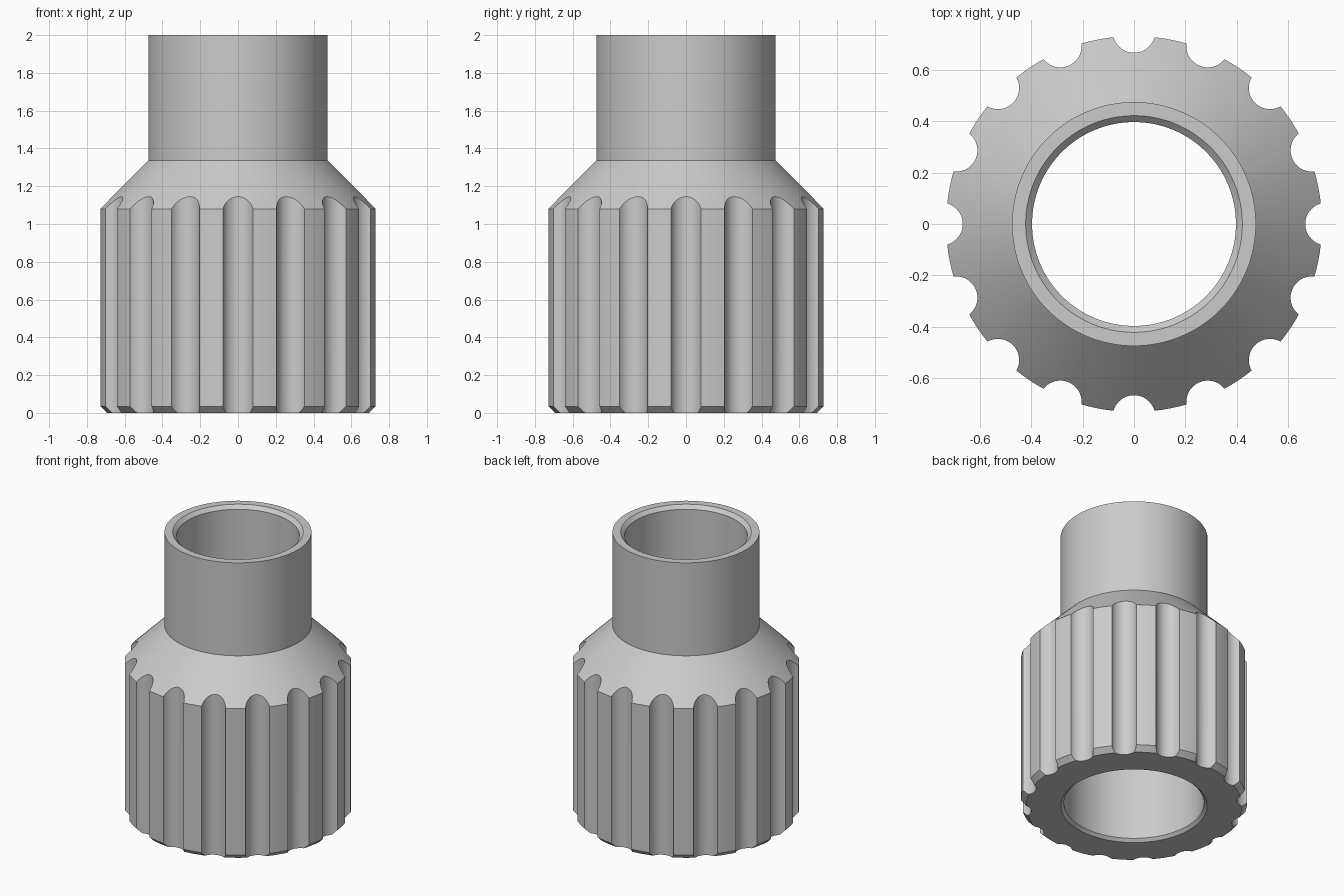
import bpy, bmesh, math
from mathutils import Matrix, Vector

if "Cube" in bpy.data.objects:
    bpy.data.objects.remove(bpy.data.objects["Cube"], do_unlink=True)

GROOVES = 16
SEGMENTS = 128


def make_object(name, bm):
    bmesh.ops.recalc_face_normals(bm, faces=bm.faces[:])
    mesh = bpy.data.meshes.new(name)
    bm.to_mesh(mesh)
    bm.free()
    obj = bpy.data.objects.new(name, mesh)
    bpy.context.collection.objects.link(obj)
    return obj


def lathe(name, profile):
    """Revolve a closed (radius, height) profile around z."""
    bm = bmesh.new()
    verts = [bm.verts.new((r, 0, z)) for r, z in profile]
    edges = [bm.edges.new((v, verts[i - 1])) for i, v in enumerate(verts)]
    bmesh.ops.spin(bm, geom=verts + edges, cent=(0, 0, 0), axis=(0, 0, 1),
                   angle=math.tau, steps=SEGMENTS, use_merge=False)
    bmesh.ops.remove_doubles(bm, verts=bm.verts[:], dist=1e-4)
    return make_object(name, bm)


# Matte grey material
grey = bpy.data.materials.new("grey")
grey.use_nodes = True
colour = (0.6, 0.6, 0.6, 1)
grey.diffuse_color = colour
grey.node_tree.nodes["Principled BSDF"].inputs["Base Color"].default_value = colour

# Stepped sleeve: grip, cone shoulder, neck, chamfered bore
sleeve = lathe("fluted_sleeve", [
    (0.697, 0), (0.732, 0.035), (0.732, 1.08), (0.475, 1.337), (0.475, 2),
    (0.422, 2), (0.397, 1.975), (0.397, 1.08), (0.453, 1.08),
    (0.453, 0.02), (0.473, 0),
])
sleeve.data.materials.append(grey)

# Ring of round cutters for the grip flutes
bm = bmesh.new()
for i in range(GROOVES):
    place = (Matrix.Rotation(math.tau * i / GROOVES, 4, "Z")
             @ Matrix.Translation(Vector((0.75, 0, 0.7))))
    bmesh.ops.create_cone(bm, cap_ends=True, segments=48, radius1=0.083,
                          radius2=0.083, depth=2, matrix=place)
cutter = make_object("flute_cutter", bm)
cutter.hide_render = True

# Cut the flutes, then remove the cutter
cut = sleeve.modifiers.new("flutes", "BOOLEAN")
cut.operation = "DIFFERENCE"
cut.solver = "EXACT"
cut.object = cutter
bpy.ops.object.select_all(action="DESELECT")
bpy.context.view_layer.objects.active = sleeve
sleeve.select_set(True)
bpy.ops.object.modifier_apply(modifier=cut.name)
bpy.data.objects.remove(cutter, do_unlink=True)

bpy.ops.object.shade_smooth_by_angle(angle=math.radians(25))
